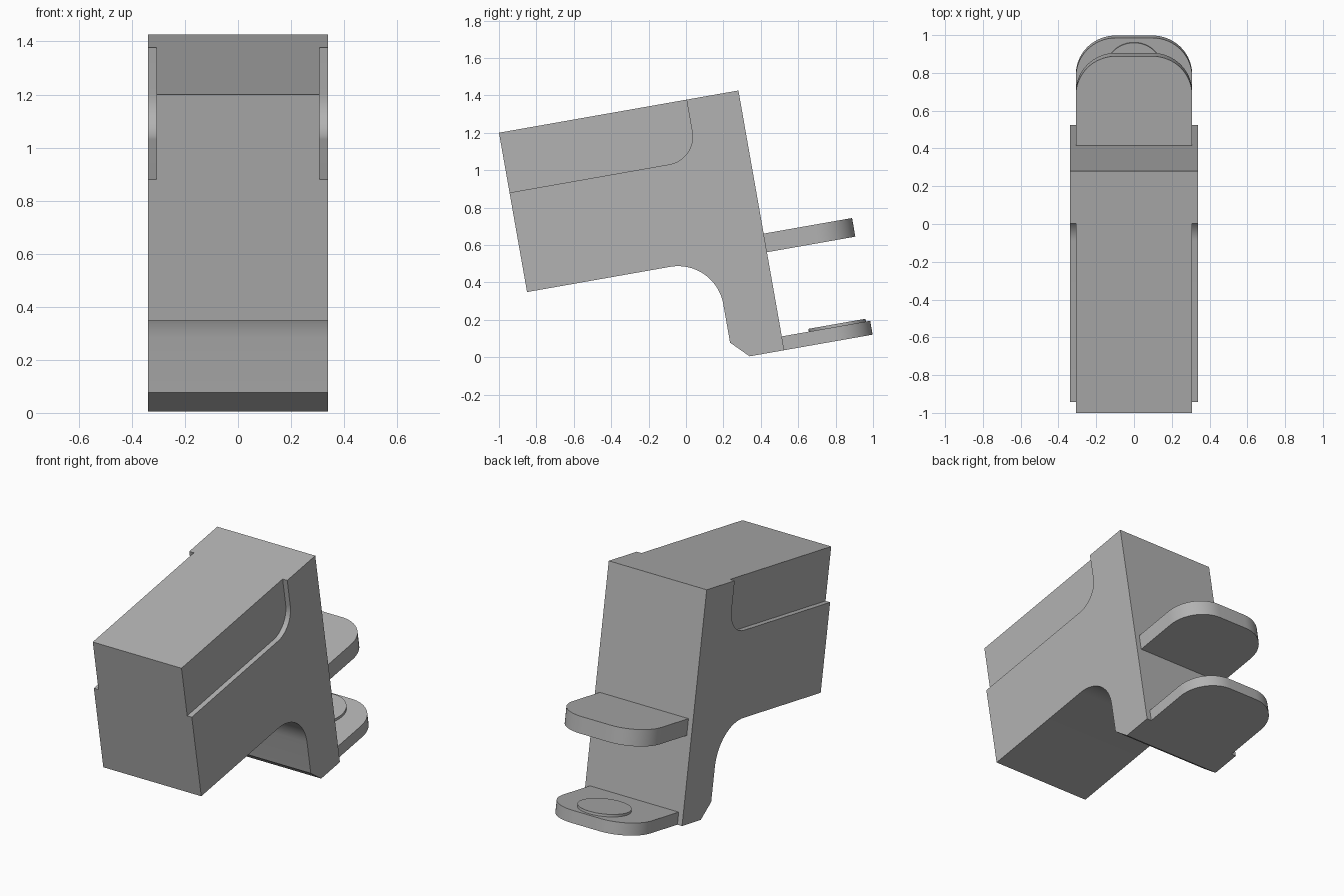
import bpy
import bmesh
import math
from mathutils import Vector

cube = bpy.data.objects.get("Cube")
if cube:
    bpy.data.objects.remove(cube, do_unlink=True)

TILT = math.radians(10)
ORIGIN = (0, -1, 1.2)      # upper front edge of the body; all parts share its tilted frame
HALF_W, INNER_W = 0.34, 0.308
BACK, BASE, TIP = 1.30, -1.41, 1.78

grey = bpy.data.materials.new("plain grey")
grey.use_nodes = True
colour = (0.45, 0.45, 0.45, 1)
grey.diffuse_color = colour
grey.node_tree.nodes["Principled BSDF"].inputs["Base Color"].default_value = colour


def arc(cx, cy, r, start, end, steps=16):
    """Points on a circular arc, angles in degrees."""
    angles = [math.radians(start + (end - start) * i / steps) for i in range(steps + 1)]
    return [(cx + r * math.cos(a), cy + r * math.sin(a)) for a in angles]


def prism(name, outline, axis, low, high):
    """Extrude a flat outline along x (outline in y, z) or z (outline in x, y)."""
    bm = bmesh.new()
    place = (lambda a, b: (low, a, b)) if axis == "x" else (lambda a, b: (a, b, low))
    face = bm.faces.new([bm.verts.new(place(a, b)) for a, b in outline])
    new = bmesh.ops.extrude_face_region(bm, geom=[face])["geom"]
    depth = high - low
    shift = Vector((depth, 0, 0)) if axis == "x" else Vector((0, 0, depth))
    bmesh.ops.translate(bm, vec=shift, verts=[g for g in new if isinstance(g, bmesh.types.BMVert)])
    bmesh.ops.recalc_face_normals(bm, faces=bm.faces)
    mesh = bpy.data.meshes.new(name)
    bm.to_mesh(mesh)
    bm.free()
    mesh.materials.append(grey)
    obj = bpy.data.objects.new(name, mesh)
    obj.location = ORIGIN
    obj.rotation_euler.x = TILT
    bpy.context.collection.objects.link(obj)
    return obj


def activate(obj):
    bpy.ops.object.select_all(action="DESELECT")
    obj.select_set(True)
    bpy.context.view_layer.objects.active = obj


def smooth(obj):
    activate(obj)
    bpy.ops.object.shade_smooth_by_angle(angle=math.radians(30))


# Body: block with a rear leg and a rounded inner corner
profile = [(0, 0), (BACK, 0), (BACK, BASE), (1.112, BASE), (1.022, -1.32)]
profile += arc(0.777, -1.11, 0.245, 0, 90)
profile += [(0, -0.865)]
body = prism("body", profile, "x", -HALF_W, HALF_W)

# Shallow recess cut into the upper front of both sides
recess = [(-0.1, 0.1), (-0.1, -0.325)] + arc(0.868, -0.175, 0.15, -90, 0) + [(1.018, 0.1)]
for side, low, high in (("left", INNER_W, 0.5), ("right", -0.5, -INNER_W)):
    cutter = prism(side + "_recess_cutter", recess, "x", low, high)
    cutter.hide_render = True
    bpy.context.view_layer.update()
    cut = body.modifiers.new(side + "_recess", "BOOLEAN")
    cut.operation = "DIFFERENCE"
    cut.solver = "EXACT"
    cut.object = cutter
    activate(body)
    bpy.ops.object.modifier_apply(modifier=cut.name)
    bpy.data.objects.remove(cutter, do_unlink=True)
smooth(body)

# Two rear shelves with rounded outer corners
R = 0.21
shelf = [(-INNER_W, BACK), (INNER_W, BACK)]
shelf += arc(INNER_W - R, TIP - R, R, 0, 90) + arc(R - INNER_W, TIP - R, R, 90, 180)
smooth(prism("upper_shelf", shelf, "z", -0.878, -0.777))
smooth(prism("lower_shelf", shelf, "z", BASE, -1.335))

# Thin round pad on the lower shelf
smooth(prism("round_pad", arc(0, 1.602, 0.155, 0, 360, 48)[:-1], "z", -1.335, -1.32))
